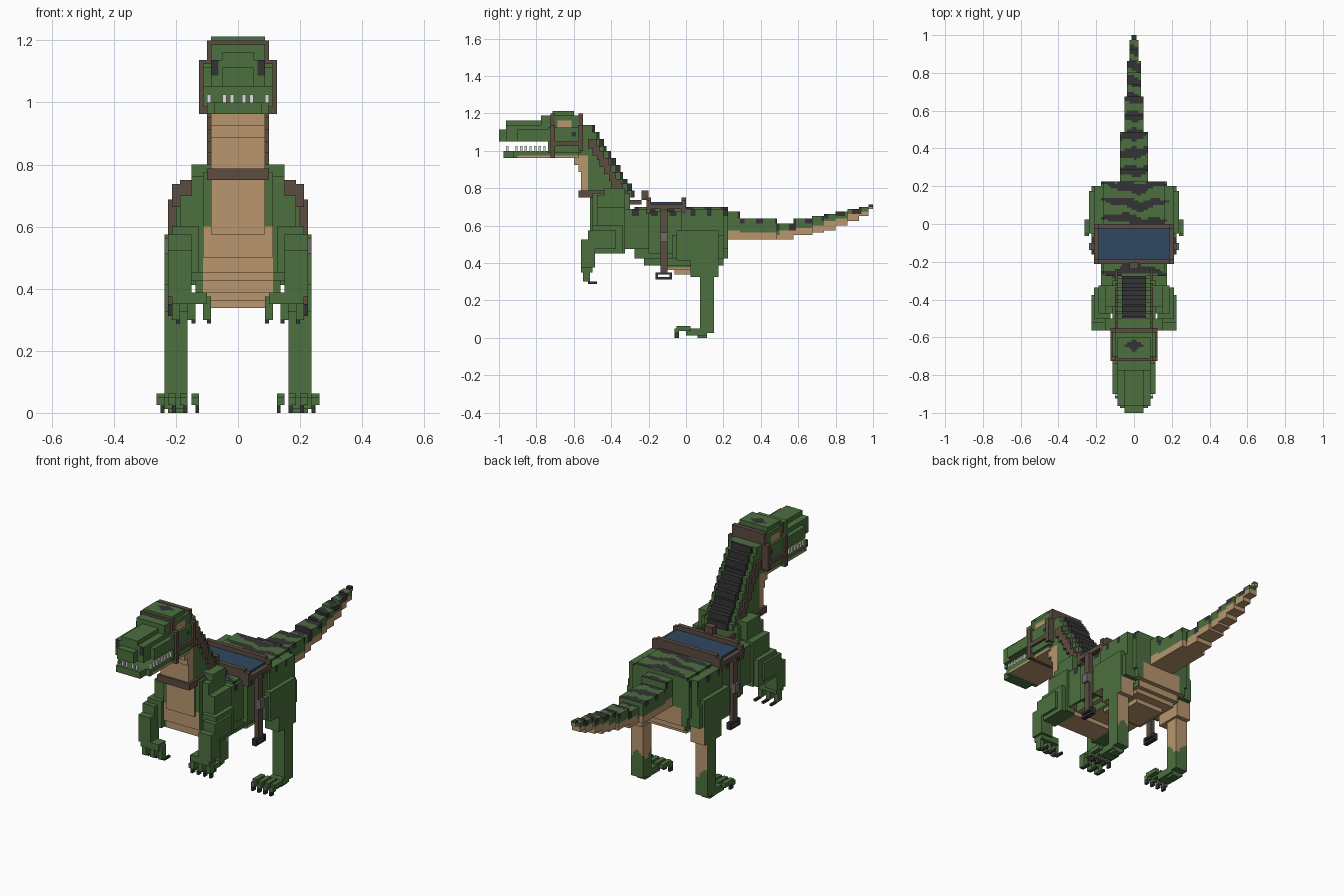
import bpy
from math import sin, pi

default = bpy.data.objects.get("Cube")
if default:
    bpy.data.objects.remove(default)

CELL = 0.0125          # edge of one building block
COLOURS = {
    "green": (0.072, 0.162, 0.050),
    "tan": (0.479, 0.305, 0.156),
    "dark": (0.034, 0.034, 0.036),
    "brown": (0.107, 0.072, 0.051),
    "blue": (0.030, 0.065, 0.122),
    "grey": (0.155, 0.150, 0.145),
    "white": (0.75, 0.75, 0.72),
}
NAMES = list(COLOURS)
MATERIALS = []
for label, rgb in COLOURS.items():
    mat = bpy.data.materials.new(label)
    mat.use_nodes = True
    mat.diffuse_color = (*rgb, 1)
    shader = mat.node_tree.nodes["Principled BSDF"]
    shader.inputs["Base Color"].default_value = (*rgb, 1)
    shader.inputs["Roughness"].default_value = 0.9
    MATERIALS.append(mat)

owner = {}             # block -> part; later parts replace earlier ones
rules = {}             # part -> colour name or colour rule


def box(part, x0, x1, y0, y1, z0, z1, pair=False):
    """Fill a box of blocks on the left and mirror it to the right."""
    (a, b), (c, d), (e, f) = [
        (round(lo / CELL), max(round(hi / CELL), round(lo / CELL) + 1))
        for lo, hi in ((x0, x1), (y0, y1), (z0, z1))]
    for i in range(a, b):
        for j in range(c, d):
            for k in range(e, f):
                owner[i, j, k] = "left_" + part if pair else part
                owner[-1 - i, j, k] = "right_" + part if pair else part


def middle(part, half, *spans):
    box(part, 0, half, *spans)


def paint(part, rule, pair=False):
    for prefix in (("left_", "right_") if pair else ("",)):
        rules[prefix + part] = rule


def stripe(x, y, limit):
    wave = sin(2 * pi * y / 0.09 + sin(19 * x + 7 * y) + 0.5 * sin(47 * x))
    return wave > 0.15 + 2 * abs(x) / limit - 0.7


# Torso, chest and belly
middle("body", 0.16, -0.28, 0.23, 0.42, 0.705)
middle("body", 0.20, -0.20, 0.20, 0.45, 0.68)
middle("body", 0.175, -0.46, 0.22, 0.47, 0.69)
middle("body", 0.145, -0.48, -0.34, 0.45, 0.76)
middle("body", 0.145, -0.44, -0.32, 0.70, 0.80)
middle("body", 0.115, -0.50, -0.30, 0.50, 0.78)
middle("body", 0.09, -0.51, -0.40, 0.57, 0.78)
middle("body", 0.14, -0.22, 0.20, 0.385, 0.45)
middle("body", 0.12, -0.10, 0.17, 0.36, 0.40)
middle("body", 0.09, -0.06, 0.13, 0.335, 0.37)
middle("body", 0.21, -0.02, 0.20, 0.45, 0.69)


def body_rule(x, y, z, n):
    side = abs(x)
    if n[2] < 0 and side < 0.16 and z < 0.6:
        return "tan"
    if n[1] < 0 and side < (0.115 if z < 0.6 else 0.09):
        return "tan"
    if n[1] > 0 and side < 0.13 and z < 0.53 or z < 0.38:
        return "tan"
    if z > 0.645 and y > -0.3 and n[1] == 0 and stripe(x, y, 0.24 if n[2] else 0.4):
        return "dark"
    return "green"


paint("body", body_rule)

# Tail: y start, y end, half width, bottom, top
TAIL = ((.22, .29, .075, .53, .67), (.29, .49, .07, .53, .637),
        (.49, .58, .055, .53, .61), (.58, .67, .055, .55, .637),
        (.67, .74, .04, .56, .65), (.74, .80, .04, .58, .665),
        (.80, .86, .04, .60, .68), (.86, .93, .028, .625, .69),
        (.93, .97, .02, .65, .70), (.97, 1.0, .0125, .685, .71))
for y0, y1, half, low, high in TAIL:
    middle("tail", half, y0, y1, low, high)


def tail_rule(x, y, z, n):
    low, high = next((t[3], t[4]) for t in TAIL if y < t[1] + 0.003)
    if n[2] < 0 or z < low + (high - low) * (0.3 if y < 0.5 else 0.5):
        return "tan"
    if z > high - 0.03 and n[1] <= 0 and stripe(x, y, 0.14):
        return "dark"
    return "green"


paint("tail", tail_rule)


# Stepped neck with a dark crest, reins on both sides and a throat strap
def nape(z):
    return -0.5 + (1.13 - z) * 0.6


for step in range(11):
    z = 0.75 + step * 0.035
    front = -0.6 if z > 0.92 else -0.575 if z > 0.87 else -0.56 if z > 0.77 else -0.51
    middle("neck", 0.09, front, nape(z) - 0.02, z, z + 0.035)
    middle("neck", 0.0625, front, nape(z), z, z + 0.035)
    if z < 1.04:
        box("reins", 0.09, 0.105, nape(z) - 0.08, nape(z) - 0.04, z - 0.015, z + 0.035)


def neck_rule(x, y, z, n):
    if n[1] < 0 or n[2] < 0 or (y < -0.525 and z < 0.97):
        return "tan"
    crest = abs(x) < 0.064 and (n[1] > 0 or n[2] > 0 or y > nape(z) - 0.02)
    return "dark" if crest else "green"


paint("neck", neck_rule)
box("reins", 0.09, 0.105, -0.34, -0.24, 0.71, 0.735)
box("reins", 0.09, 0.105, -0.575, -0.36, 0.755, 0.785)
middle("reins", 0.105, -0.575, -0.55, 0.755, 0.785)
paint("reins", "brown")

# Skull and upper snout
middle("head", 0.10, -0.71, -0.55, 1.0, 1.19)
middle("head", 0.085, -0.71, -0.60, 1.1, 1.215)
middle("head", 0.115, -0.74, -0.56, 0.985, 1.13)
middle("head", 0.09, -0.56, -0.50, 0.99, 1.14)
middle("head", 0.115, -0.90, -0.70, 1.05, 1.11)
middle("head", 0.09, -0.96, -0.70, 1.05, 1.135)
middle("head", 0.055, -0.96, -0.70, 1.1, 1.163)
middle("head", 0.055, -1.0, -0.95, 1.05, 1.11)
middle("head", 0.09, -0.78, -0.70, 1.1, 1.188)


def head_rule(x, y, z, n):
    side = abs(x)
    if n[1] < 0 and y < -0.95 and side > 0.062 and z > 1.09:
        return "dark"                                   # nostrils
    if n[0] and -0.685 < y < -0.61 and 1.125 < z < 1.16:
        return "tan"                                    # eyes
    if n[0] and -0.61 < y < -0.59 and 1.08 < z < 1.1:
        return "dark"                                   # ears
    if n[2] > 0 and z > 1.2 and side < 0.05 - 1.5 * abs(y + 0.64):
        return "dark"                                   # crown spot
    return "green"


paint("head", head_rule)

# Lower jaw and teeth
middle("jaw", 0.10, -0.92, -0.57, 0.96, 1.0)
middle("jaw", 0.07, -0.97, -0.57, 0.96, 1.0)
paint("jaw", lambda x, y, z, n: "tan" if y > -0.9 and (z < 0.98 or n[2] < 0) else "green")
for x in (0.0125, 0.0375):
    box("teeth", x, x + 0.0125, -0.96, -0.945, 1.0, 1.025)
for i in range(8):
    y = -0.91 + i * 0.025
    box("teeth", 0.0875, 0.10, y, y + 0.0125, 1.0, 1.025)
paint("teeth", "white")

# Bridle: bands round the head joined by cheek straps
for y, half, low, high in ((-0.725, 0.125, 0.96, 1.135), (-0.57, 0.125, 1.0, 1.135),
                           (-0.725, 0.105, 1.1, 1.2), (-0.57, 0.105, 1.1, 1.2)):
    middle("bridle", half, y, y + 0.025, low, high)
box("bridle", 0.11, 0.125, -0.725, -0.545, 1.02, 1.05)
paint("bridle", "brown")

# Hind legs, feet and claws
for spans in ((.14, .235, -.05, .17, .41, .58), (.14, .225, -.07, .2, .43, .55),
              (.15, .235, .03, .17, .32, .42), (.16, .235, .075, .145, .03, .33),
              (.16, .235, .0, .11, .0125, .05)):
    box("leg", *spans, pair=True)
for x in (0.125, 0.1625, 0.2, 0.2375):
    box("leg", x, x + 0.025, -0.05, 0.03, 0.0375, 0.0625, pair=True)
    box("leg", x, x + 0.025, -0.0625, -0.0375, 0.025, 0.05, pair=True)
    box("claws", x, x + 0.0125, -0.0625, -0.0375, 0, 0.025, pair=True)
box("leg", 0.175, 0.225, 0.06, 0.11, 0, 0.03, pair=True)


def leg_rule(x, y, z, n):
    rear = n[1] > 0 or n[0] * x < 0 or n[2] < 0
    return "tan" if rear and 0.15 + 0.03 * sin(60 * (x + y)) < z < 0.42 else "green"


paint("leg", leg_rule, True)

# Arms with hooked fingers
for spans in ((.14, .19, -.47, -.32, .45, .70), (.13, .21, -.5, -.34, .45, .60),
              (.15, .225, -.53, -.38, .475, .58), (.15, .225, -.56, -.49, .38, .52),
              (.1, .2125, -.56, -.5, .35, .39)):
    box("arm", *spans, pair=True)
for x in (0.0875, 0.1375, 0.1875):
    box("arm", x, x + 0.025, -0.55, -0.51, 0.30, 0.37, pair=True)
    box("claws", x, x + 0.0125, -0.525, -0.47, 0.29, 0.303, pair=True)
paint("arm", "green", True)
paint("claws", "dark", True)

# Saddle: frame, seat pad, raised bars and horn
middle("saddle_frame", 0.2125, -0.215, 0, 0.685, 0.71)
middle("saddle_pad", 0.1875, -0.19, -0.025, 0.69, 0.725)
for y in (-0.215, -0.025):
    middle("saddle_frame", 0.19, y, y + 0.025, 0.70, 0.755)
    middle("saddle_frame", 0.2125, y, y + 0.025, 0.66, 0.735)
middle("saddle_horn", 0.025, -0.24, -0.2, 0.74, 0.785)
paint("saddle_frame", "brown")
paint("saddle_horn", "brown")
paint("saddle_pad", "blue")

# Girth straps, buckles and stirrups
box("strap", 0.2, 0.225, -0.1375, -0.1, 0.35, 0.69, pair=True)
box("buckle", 0.2125, 0.2375, -0.1375, -0.1, 0.5125, 0.5625, pair=True)
for spans in ((-.1625, -.075, .3125, .325), (-.1625, -.15, .3125, .35),
              (-.0875, -.075, .3125, .35), (-.15, -.0875, .3375, .35)):
    box("stirrup", 0.195, 0.225, *spans, pair=True)
paint("strap", "brown", True)
paint("buckle", "grey", True)
paint("stirrup", "dark", True)


# Turn the outer sides of the blocks into one mesh per part
def build(part, cells):
    verts, faces, slots, used = {}, [], [], []
    for cell in cells:
        for axis in range(3):
            for sign in (-1, 1):
                n = [0, 0, 0]
                n[axis] = sign
                if tuple(c + d for c, d in zip(cell, n)) in owner:
                    continue
                u, v = (axis + 1) % 3, (axis + 2) % 3
                ring = []
                for du, dv in ((0, 0), (1, 0), (1, 1), (0, 1))[::sign]:
                    p = list(cell)
                    p[axis] += sign > 0
                    p[u] += du
                    p[v] += dv
                    ring.append(verts.setdefault(tuple(p), len(verts)))
                rule = rules[part]
                centre = [(c + 0.5) * CELL for c in cell]
                colour = rule if isinstance(rule, str) else rule(*centre, n)
                if colour not in used:
                    used.append(colour)
                faces.append(ring)
                slots.append(used.index(colour))
    mesh = bpy.data.meshes.new(part)
    mesh.from_pydata([[c * CELL for c in p] for p in verts], [], faces)
    for colour in used:
        mesh.materials.append(MATERIALS[NAMES.index(colour)])
    mesh.polygons.foreach_set("material_index", slots)
    mesh.update()
    bpy.context.collection.objects.link(bpy.data.objects.new(part, mesh))


parts = {}
for cell, part in owner.items():
    parts.setdefault(part, []).append(cell)
for part, cells in parts.items():
    build(part, cells)
